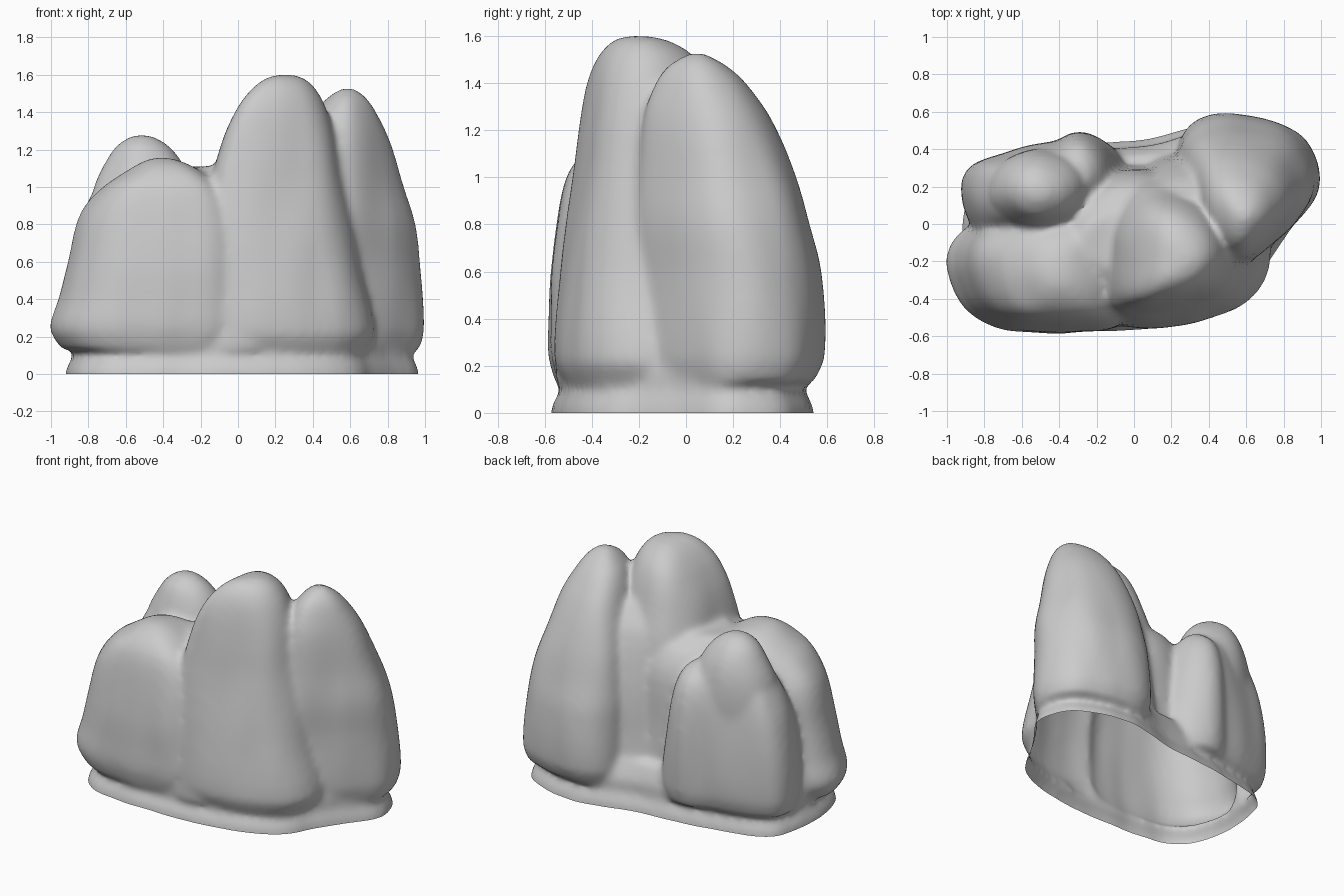
import bpy, bmesh, math
from mathutils import Vector, noise

cube = bpy.data.objects.get("Cube")
if cube:
    bpy.data.objects.remove(cube, do_unlink=True)

stone = bpy.data.materials.new("grey stone")
stone.use_nodes = True
GREY = (0.6, 0.6, 0.6, 1)
stone.diffuse_color = GREY
stone.node_tree.nodes["Principled BSDF"].inputs["Base Color"].default_value = GREY

bm = bmesh.new()
STEPS = 4


def skin(loops):
    """Loft closed loops of points into a capped solid."""
    rows = [[bm.verts.new(p) for p in loop] for loop in loops]
    for a, b in zip(rows, rows[1:]):
        n = len(a)
        for i in range(n):
            j = (i + 1) % n
            bm.faces.new((a[i], a[j], b[j], b[i]))
    bm.faces.new(rows[0][::-1])
    bm.faces.new(rows[-1])


def rounded(plan):
    """Cut the corners of a plan twice, then scale it to run from 0 to 1."""
    pts = [Vector(p) for p in plan]
    for _ in range(2):
        pts = [p.lerp(q, t) for p, q in zip(pts, pts[1:] + pts[:1]) for t in (.25, .75)]
    xs, ys = [p.x for p in pts], [p.y for p in pts]
    return [((p.x - min(xs)) / (max(xs) - min(xs)),
             (p.y - min(ys)) / (max(ys) - min(ys))) for p in pts]


def flowing(rings):
    """Add rings in between, with slopes that run on smoothly in z."""
    def slope(i, k):
        a, b = rings[max(i - 1, 0)], rings[min(i + 1, len(rings) - 1)]
        return (b[k] - a[k]) / (b[0] - a[0])

    out = []
    for i, (a, b) in enumerate(zip(rings, rings[1:])):
        h = b[0] - a[0]
        for s in range(STEPS):
            t = s / STEPS
            e = t * t * (3 - 2 * t)
            out.append([a[0] + h * t] + [
                a[k] + (b[k] - a[k]) * e + h * t * (1 - t) *
                ((1 - t) * slope(i, k) - t * slope(i + 1, k)) for k in range(1, 5)])
    return out + [rings[-1]]


def lobe(plan, rings):
    """Pillar of one plan through rings of (z, x min, x max, y min, y max)."""
    unit = rounded(plan)
    skin([[(x0 + u * (x1 - x0), y0 + v * (y1 - y0), z) for u, v in unit]
          for z, x0, x1, y0, y1 in flowing(rings)])


OVAL = [(1, 0), (.7, .7), (0, 1), (-.7, .7), (-1, 0), (-.7, -.7), (0, -1), (.7, -.7)]

# Tall front pillar
lobe([(-.14, -.3), (-.13, -.56), (.1, -.58), (.38, -.54), (.68, -.43), (.79, -.15),
      (.62, .12), (.3, .28), (.05, .25), (-.1, .05)],
     [(.13, -.1, .69, -.52, .24), (.23, -.12, .735, -.555, .27), (.6, -.12, .65, -.53, .27),
      (1.0, -.14, .57, -.48, .23), (1.25, -.08, .52, -.445, .16), (1.42, 0, .47, -.41, .1),
      (1.52, .08, .42, -.365, .03), (1.58, .16, .36, -.3, -.07), (1.6, .22, .31, -.24, -.14)])
# Left pillar
lobe([(.2, .4), (.28, .56), (.45, .61), (.67, .59), (.89, .52), (1.0, .36), (1.02, .2),
      (.94, .06), (.77, -.11), (.58, -.22), (.38, -.12), (.24, .1)],
     [(.13, .26, .97, -.14, .54), (.24, .23, .995, -.18, .585), (.6, .24, .97, -.19, .575),
      (.8, .26, .945, -.2, .53), (1.0, .29, .88, -.2, .47), (1.25, .36, .81, -.18, .36),
      (1.4, .42, .74, -.13, .25), (1.48, .49, .68, -.07, .16), (1.525, .55, .62, .01, .08)])
# Low fill in the cleft behind the two pillars
lobe(OVAL, [(.1, -.02, .5, -.1, .42), (.4, .0, .5, -.1, .37), (.8, .04, .5, -.1, .33),
            (1.1, .1, .48, -.1, .26), (1.25, .2, .42, -.06, .15)])
# Broad front boulder
lobe([(-1.02, -.22), (-.9, -.48), (-.72, -.57), (-.45, -.59), (-.1, -.58), (.02, -.42),
      (-.02, .02), (-.3, .1), (-.7, .08), (-.95, -.03)],
     [(.13, -.94, -.02, -.55, .05), (.24, -1.005, .01, -.58, .08), (.4, -.96, .02, -.58, .08),
      (.6, -.91, .01, -.575, .07), (.85, -.85, -.03, -.545, .05), (1.0, -.73, -.1, -.51, .01),
      (1.08, -.6, -.2, -.46, -.05), (1.13, -.51, -.3, -.39, -.12), (1.15, -.45, -.37, -.32, -.2)])
# Back boulder
lobe([(-.96, .1), (-.94, .3), (-.78, .37), (-.5, .44), (-.25, .48), (-.1, .35),
      (-.2, 0), (-.5, -.12), (-.85, -.08)],
     [(.13, -.9, -.14, -.1, .42), (.24, -.925, -.12, -.1, .455), (.5, -.92, -.13, -.1, .46),
      (.75, -.87, -.2, -.08, .44), (.92, -.8, -.27, -.04, .41), (1.05, -.73, -.34, .01, .36)])
# Rounded cap of the back boulder
lobe(OVAL, [(.4, -.8, -.24, -.06, .38), (.85, -.79, -.24, -.05, .4), (1.0, -.77, -.25, -.03, .39),
            (1.12, -.72, -.29, .01, .36), (1.22, -.65, -.37, .06, .3),
            (1.275, -.56, -.46, .13, .22)])
# Small back shoulder
lobe(OVAL, [(.13, -.52, -.05, 0, .45), (.24, -.54, -.035, 0, .48), (.6, -.5, -.08, 0, .485),
            (.85, -.46, -.13, .02, .46), (.98, -.42, -.18, .08, .41), (1.05, -.36, -.24, .18, .33)])
# Saddle between boulder and tall pillar
lobe(OVAL, [(.13, -.42, .42, -.55, .32), (.5, -.4, .42, -.54, .3), (.85, -.38, .4, -.49, .28),
            (1.03, -.35, .35, -.4, .2), (1.11, -.28, .3, -.26, .08)])
# Skirt under the rocks, pinched in at the neck
lobe([(-.92, -.25), (-.8, -.5), (-.5, -.56), (0, -.56), (.3, -.52), (.63, -.4),
      (.74, -.14), (.97, .12), (.96, .3), (.83, .46), (.5, .54), (.3, .5), (.1, .44),
      (-.2, .42), (-.5, .38), (-.84, .3), (-.92, .08)],
     [(-.15, -.92, .97, -.57, .54), (.02, -.92, .965, -.57, .54), (.1, -.88, .93, -.53, .5),
      (.18, -.88, .93, -.53, .5), (.3, -.78, .85, -.48, .44)])

mesh = bpy.data.meshes.new("rock_formation")
bm.to_mesh(mesh)
bm.free()
rock = bpy.data.objects.new("rock_formation", mesh)
bpy.context.collection.objects.link(rock)
bpy.context.view_layer.objects.active = rock
rock.select_set(True)

# Fuse the parts into one weathered skin
fuse = rock.modifiers.new("fuse", "REMESH")
fuse.mode = "VOXEL"
fuse.voxel_size = .02
soften = rock.modifiers.new("soften", "SMOOTH")
soften.factor = .5
soften.iterations = 14
for name in ("fuse", "soften"):
    bpy.ops.object.modifier_apply(modifier=name)

# Gentle upright flutes, then an open underside
bm = bmesh.new()
bm.from_mesh(rock.data)
bm.normal_update()
for v, n in [(v, v.normal.copy()) for v in bm.verts]:
    p = v.co
    v.co += n * .01 * noise.noise(Vector((p.x * 5, p.y * 5, p.z * 1.8)))
bmesh.ops.bisect_plane(bm, geom=bm.verts[:] + bm.edges[:] + bm.faces[:],
                       plane_co=(0, 0, 0), plane_no=(0, 0, 1), clear_inner=True)
bm.to_mesh(rock.data)
bm.free()
rock.data.materials.clear()
rock.data.materials.append(stone)
bpy.ops.object.shade_smooth_by_angle(angle=math.radians(50))
